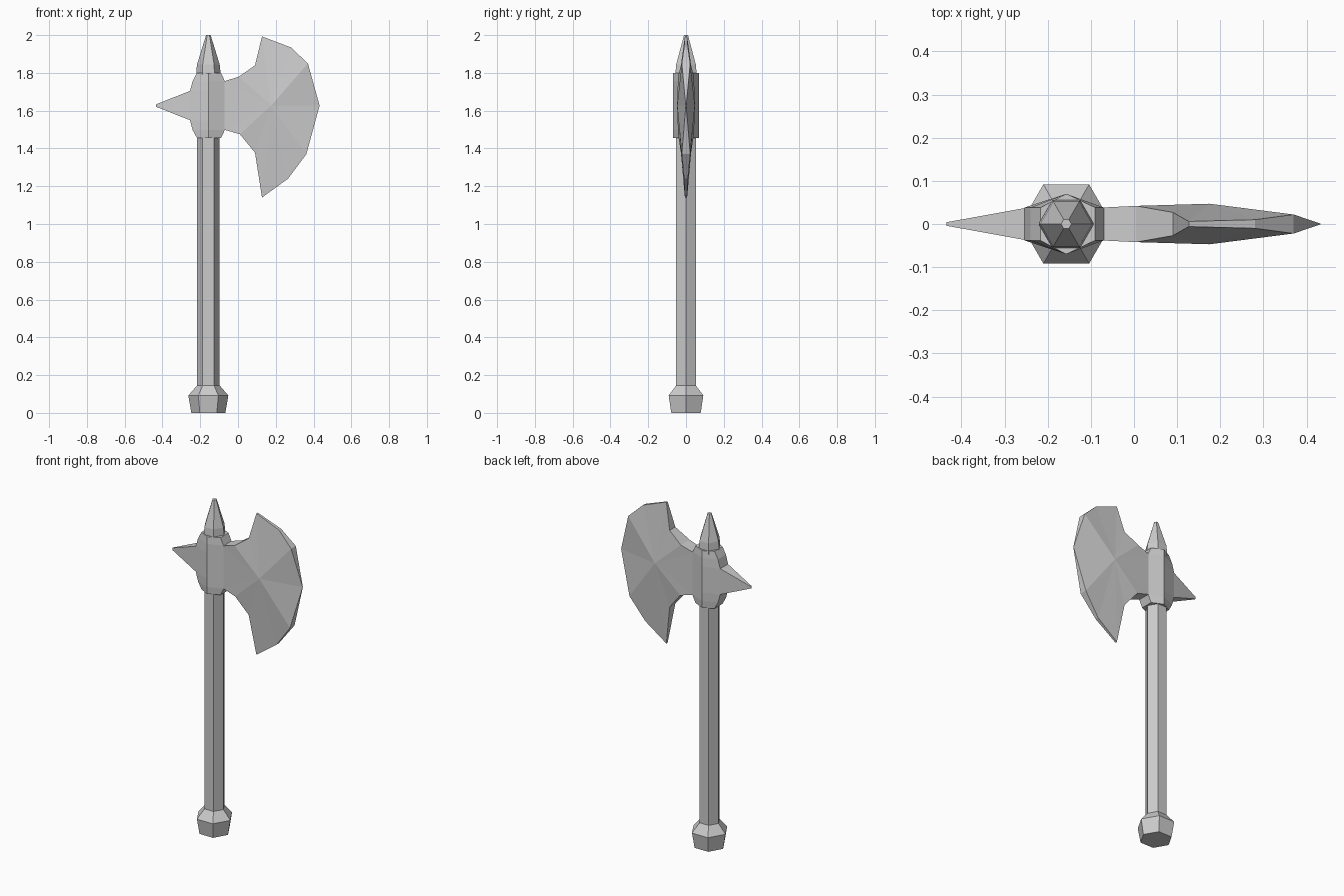
import bpy, bmesh
from math import cos, sin, pi

if "Cube" in bpy.data.objects:
    bpy.data.objects.remove(bpy.data.objects["Cube"])

CX = -0.157   # shaft axis
MID = 1.627   # height of the blade centre


def finish(name, bm):
    bmesh.ops.remove_doubles(bm, verts=bm.verts, dist=0.0005)
    bmesh.ops.recalc_face_normals(bm, faces=bm.faces)
    mesh = bpy.data.meshes.new(name)
    bm.to_mesh(mesh)
    bm.free()
    obj = bpy.data.objects.new(name, mesh)
    bpy.context.collection.objects.link(obj)
    return obj


def loft(name, rings):
    """Skin a list of equal-length point rings and cap both ends."""
    bm = bmesh.new()
    loops = [[bm.verts.new(p) for p in ring] for ring in rings]
    n = len(loops[0])
    for a, b in zip(loops, loops[1:]):
        for i in range(n):
            j = (i + 1) % n
            bm.faces.new((a[i], a[j], b[j], b[i]))
    bm.faces.new(loops[0])
    bm.faces.new(loops[-1])
    return finish(name, bm)


def hexagon(r, z):
    return [(CX + r * cos(i * pi / 3), r * sin(i * pi / 3), z) for i in range(6)]


# Six-sided turned parts on the shaft axis
loft("pommel", [hexagon(0.09, 0), hexagon(0.106, 0.092), hexagon(0.06, 0.145)])
loft("shaft", [hexagon(0.06, 0.14), hexagon(0.06, 1.47)])
loft("top_spike", [hexagon(0.064, 1.78), hexagon(0.064, 1.805),
                   hexagon(0.06, 1.845), hexagon(0.012, 2.0)])

# Socket: pointed front and back, narrowed at top and bottom
socket = [(1.455, -0.217, -0.09), (1.497, -0.24, -0.07), (1.548, -0.254, -0.07),
          (1.705, -0.254, -0.07), (1.757, -0.24, -0.07), (1.80, -0.217, -0.09)]
loft("socket", [[(l, -0.038, z), (CX, -0.07, z), (r, -0.038, z),
                 (r, 0.038, z), (CX, 0.07, z), (l, 0.038, z)] for z, l, r in socket])

# Rear spike
loft("rear_spike", [[(x, -y, MID - z), (x, y, MID - z), (x, y, MID + z), (x, -y, MID + z)]
                    for x, y, z in ((-0.253, 0.037, 0.078), (-0.435, 0.004, 0.006))])

# Blade: outline of x, z, half thickness, fanned to a raised centre on both sides
outline = [(-0.075, 1.755, 0.038), (0.005, 1.78, 0.042), (0.09, 1.84, 0.027),
           (0.127, 1.993, 0.006), (0.28, 1.935, 0.01), (0.37, 1.85, 0.022),
           (0.432, MID, 0), (0.362, 1.37, 0.022), (0.265, 1.24, 0.01),
           (0.127, 1.14, 0.006), (0.09, 1.378, 0.027), (0.01, 1.475, 0.042),
           (-0.075, 1.50, 0.038)]
bm = bmesh.new()
sides = []
for s in (-1, 1):
    loop = [bm.verts.new((x, s * max(t, 0.001), z)) for x, z, t in outline]
    centre = bm.verts.new((0.175, s * 0.047, MID))
    for i in range(len(loop)):
        bm.faces.new((loop[i - 1], loop[i], centre))
    sides.append(loop)
a, b = sides
for i in range(len(a)):
    bm.faces.new((a[i - 1], a[i], b[i], b[i - 1]))
finish("blade", bm)
